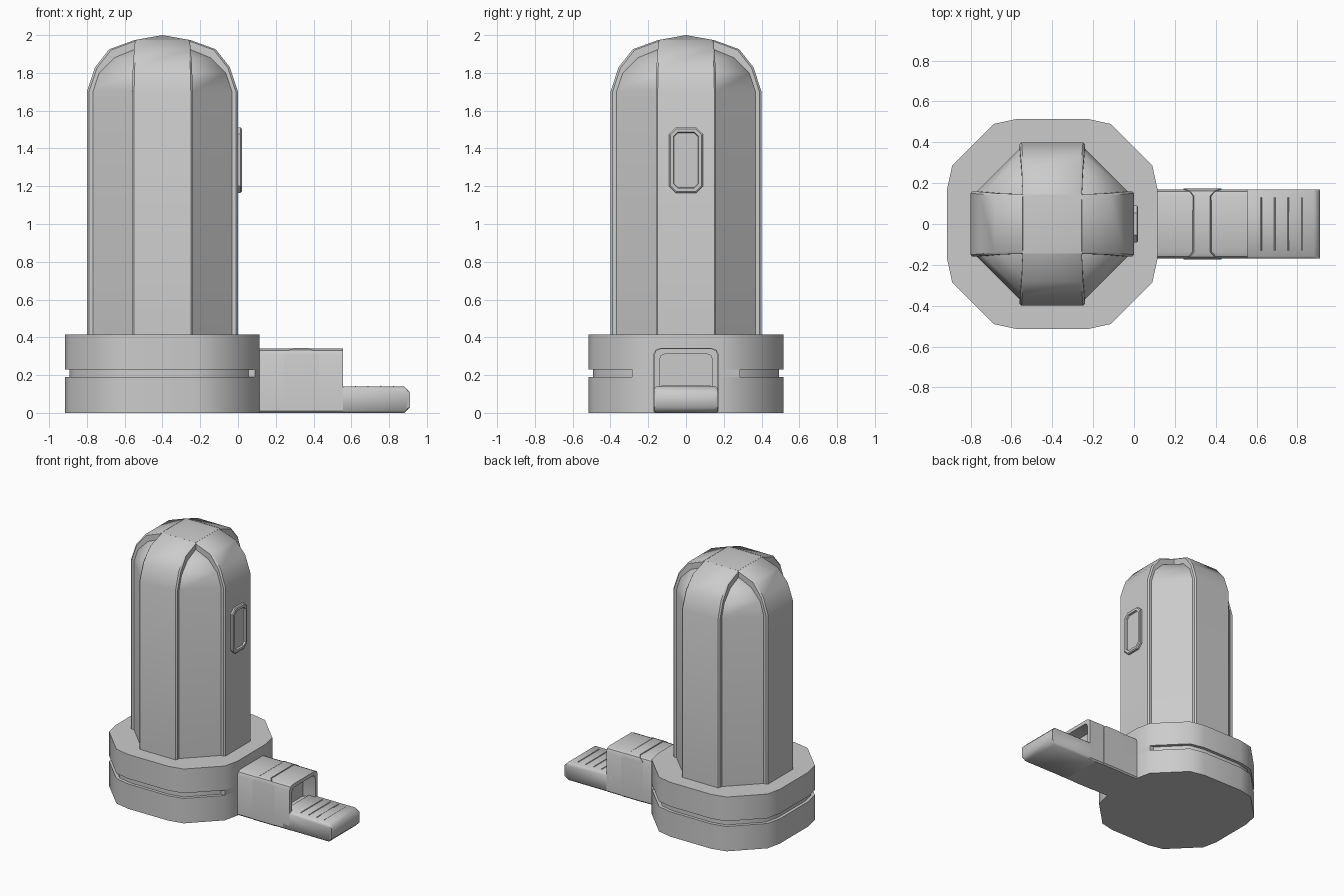
import bpy, bmesh, math
from mathutils import Matrix

if "Cube" in bpy.data.objects:
    bpy.data.objects.remove(bpy.data.objects["Cube"])

CX = -0.4  # axis of the tower


def finish(bm, name, angle=40):
    bmesh.ops.remove_doubles(bm, verts=bm.verts, dist=1e-5)
    bmesh.ops.recalc_face_normals(bm, faces=bm.faces)
    me = bpy.data.meshes.new(name)
    bm.to_mesh(me)
    bm.free()
    me.shade_smooth()
    me.set_sharp_from_angle(angle=math.radians(angle))
    ob = bpy.data.objects.new(name, me)
    bpy.context.collection.objects.link(ob)
    return ob


def add_loft(bm, rings, caps=True, closed=False):
    """Skin a list of equal-length point rings."""
    vs = [[bm.verts.new(p) for p in r] for r in rings]
    n = len(vs[0])
    pairs = list(zip(vs, vs[1:])) + ([(vs[-1], vs[0])] if closed else [])
    for a, b in pairs:
        for i in range(n):
            j = (i + 1) % n
            bm.faces.new((a[i], a[j], b[j], b[i]))
    if caps and not closed:
        bm.faces.new(vs[0])
        bm.faces.new(vs[-1])


def loft(name, rings, angle=40, closed=False):
    bm = bmesh.new()
    add_loft(bm, rings, closed=closed)
    return finish(bm, name, angle)


# Base: sixteen-sided foot with a groove that stops at the arm side
QUARTER = [(0.515, 0.17), (0.49, 0.285), (0.285, 0.49), (0.17, 0.515)]
outline = []
for k in range(4):
    c, s = round(math.cos(k * math.pi / 2)), round(math.sin(k * math.pi / 2))
    outline += [(x * c - y * s, x * s + y * c) for x, y in QUARTER]


def foot(scale, z):
    return [(CX + x * scale, y * scale, z) for x, y in outline]


loft("base", [foot(1, 0), foot(1, 0.19), foot(0.955, 0.19),
              foot(0.955, 0.23), foot(1, 0.23), foot(1, 0.415)])
plug = [(0.03, -0.285), (0.09, -0.285), (0.115, -0.17),
        (0.115, 0.17), (0.09, 0.285), (0.03, 0.285)]
loft("groove_stop", [[(x, y, z) for x, y in plug] for z in (0.19, 0.23)])

# Tower core: eight-sided body closing to a small square
CORE = [(0.368, 0.16, 0.40), (0.368, 0.16, 1.70), (0.335, 0.157, 1.80),
        (0.255, 0.15, 1.88), (0.146, 0.145, 1.925)]
loft("tower_core", [[(CX + x, y, z) for x, y in
                     [(a, -w), (a, w), (w, a), (-w, a),
                      (-a, w), (-a, -w), (-w, -a), (w, -a)]]
                    for a, w, z in CORE])

# Four raised bands that run up the tower and meet at the top
BAND = [(0.40, 0.16, 0.40), (0.40, 0.16, 1.70), (0.357, 0.157, 1.83),
        (0.282, 0.15, 1.925), (0.145, 0.145, 1.975)]
for k, side in enumerate(("right", "back", "left", "front")):
    bm = bmesh.new()
    add_loft(bm, [[(r, -w + 0.01, z), (r, w - 0.01, z), (r - 0.01, w, z - 0.004),
                   (a - 0.02, w, zi - 0.02), (a - 0.02, -w, zi - 0.02),
                   (r - 0.01, -w, z - 0.004)]
                  for (r, w, z), (a, _, zi) in zip(BAND, CORE)])
    bm.transform(Matrix.Translation((CX, 0, 0)) @ Matrix.Rotation(k * math.pi / 2, 4, 'Z'))
    finish(bm, "band_" + side)

# Shallow peak over the crossing
bm = bmesh.new()
t = 0.145
sq = [(t, -t), (t, t), (-t, t), (-t, -t)]
low = [bm.verts.new((CX + x, y, 1.90)) for x, y in sq]
top = [bm.verts.new((CX + x, y, 1.974)) for x, y in sq]
peak = bm.verts.new((CX, 0, 2.0))
bm.faces.new(low)
for i in range(4):
    j = (i + 1) % 4
    bm.faces.new((low[i], low[j], top[j], top[i]))
    bm.faces.new((top[i], top[j], peak))
finish(bm, "peak")


# Window frame on the right band
def window_ring(x, hy, hz, c):
    pts = [(hy, -hz + c), (hy, hz - c), (hy - c, hz), (-hy + c, hz),
           (-hy, hz - c), (-hy, -hz + c), (-hy + c, -hz), (hy - c, -hz)]
    return [(x, y, 1.338 + z) for y, z in pts]


loft("window", [window_ring(-0.01, 0.09, 0.173, 0.035),
                window_ring(0.014, 0.09, 0.173, 0.035),
                window_ring(0.02, 0.083, 0.166, 0.032),
                window_ring(0.02, 0.066, 0.148, 0.022),
                window_ring(0.006, 0.063, 0.145, 0.02)], 25)


# Arm: block with chamfered top edges and an open mouth
def arm_ring(x, hy, z0, z1, c, b):
    pts = [(-hy + b, z0), (hy - b, z0), (hy, z0 + b), (hy, z1 - c),
           (hy - c * 0.3, z1 - c * 0.3), (hy - c, z1)]
    pts += [(-y, z) for y, z in reversed(pts[2:])]
    xs = x if isinstance(x, list) else [x] * len(pts)
    return [(px, y, z) for px, (y, z) in zip(xs, pts)]


OUTER = (0.17, 0.0, 0.34, 0.035, 0.01)
INNER = (0.14, 0.12, 0.312, 0.03, 0.005)
loft("arm", [arm_ring(0.08, *OUTER), arm_ring(0.555, *OUTER),
             arm_ring(0.555, *INNER), arm_ring(0.45, *INNER)])

# Collar panel on the arm, narrowing over the top
shift = [0, 0, 0, 0.0, 0.03, 0.05, 0.05, 0.03, 0.0, 0]
PROUD = (0.173, 0.0, 0.343, 0.035, 0.01)
loft("arm_collar", [arm_ring([0.243 + s for s in shift], *PROUD),
                    arm_ring([0.428 - s * 1.1 for s in shift], *PROUD)])

# Tongue with chamfered tip and grip ridges
side = [(0.50, 0.0), (0.88, 0.0), (0.91, 0.03), (0.91, 0.11), (0.88, 0.14), (0.50, 0.14)]
loft("tongue", [[(x, y, min(max(z, e), 0.14 - e)) for x, z in side]
                for y, e in ((-0.17, 0.012), (-0.158, 0), (0.158, 0), (0.17, 0.012))], 50)
for i in range(4):
    x = 0.622 + i * 0.067
    tri = [(x - 0.008, 0.135), (x + 0.008, 0.135), (x, 0.144)]
    loft("grip_ridge_%d" % (i + 1), [[(px, y, z) for px, z in tri] for y in (-0.13, 0.13)])
